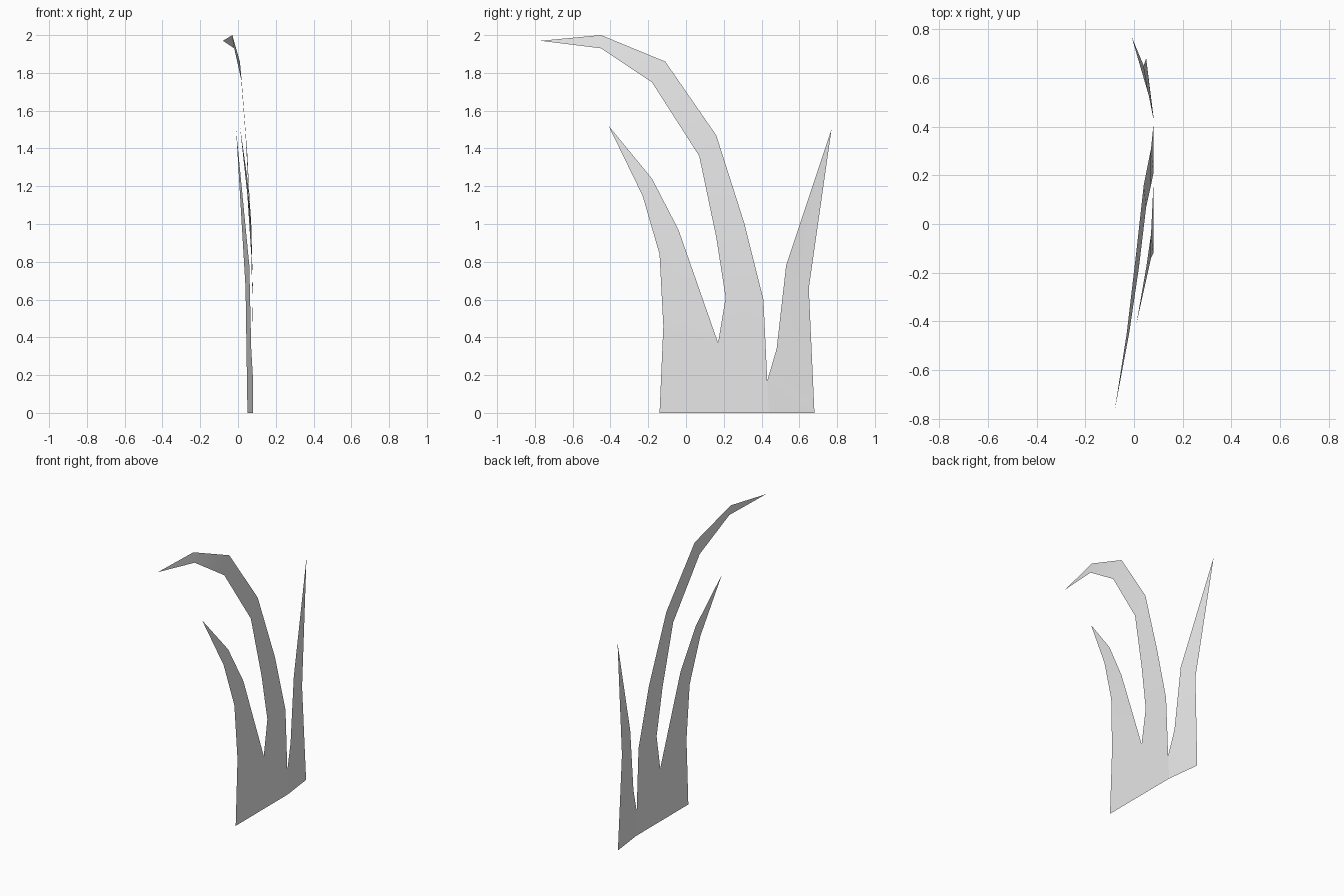
import bpy
import bmesh
from mathutils import Vector

default_cube = bpy.data.objects.get("Cube")
if default_cube:
    bpy.data.objects.remove(default_cube, do_unlink=True)

# One plain grey for the whole tuft
grey = bpy.data.materials.new("pale_grey")
grey.use_nodes = True
colour = (0.8, 0.8, 0.8, 1)
grey.diffuse_color = colour
grey.node_tree.nodes["Principled BSDF"].inputs["Base Color"].default_value = colour

# Shared root points: bottom corners, bend of the sheet, and the two forks
front_corner = (.08, -.14, 0)
bend = (.08, .44, 0)
back_corner = (.05, .68, 0)
front_side = (.08, -.12, .46)
front_fork = (.08, .17, .37)
back_fork = (.08, .43, .17)


def build_sheet(name, front_edge, back_edge):
    """Join two edge lines of a thin leaf by a strip of faces; equal points taper it."""
    mesh_builder = bmesh.new()
    vertices = {}

    def vertex(point):
        if point not in vertices:
            vertices[point] = mesh_builder.verts.new(Vector(point))
        return vertices[point]

    rows = list(zip(front_edge, back_edge))
    for (low_front, low_back), (high_front, high_back) in zip(rows, rows[1:]):
        corners = [vertex(p) for p in (low_front, low_back, high_back, high_front)]
        corners = list(dict.fromkeys(corners))
        if len(corners) > 2:
            mesh_builder.faces.new(corners)

    mesh = bpy.data.meshes.new(name)
    mesh_builder.to_mesh(mesh)
    mesh_builder.free()
    mesh.materials.append(grey)
    sheet = bpy.data.objects.new(name, mesh)
    bpy.context.collection.objects.link(sheet)
    for polygon in mesh.polygons:
        polygon.use_smooth = True
    return sheet


# Root sheet below the forks
build_sheet("root",
            [front_corner, front_corner, front_side],
            [bend, back_fork, front_fork])
build_sheet("front_root_gusset",
            [front_corner, front_fork],
            [back_fork, front_fork])
build_sheet("back_root",
            [bend, back_fork],
            [back_corner, back_corner])

# Short front blade, leaning forward
front_tip = (.01, -.41, 1.52)
build_sheet("front_blade",
            [front_side, (.07, -.14, .84), (.05, -.23, 1.15), front_tip],
            [front_fork, (.07, -.04, .97), (.05, -.18, 1.24), front_tip])

# Tall middle blade, hooking over to the front
hook_tip = (-.08, -.77, 1.97)
build_sheet("middle_blade",
            [front_fork, (.08, .21, .61), (.07, .16, .93), (.05, .07, 1.36),
             (.02, -.18, 1.75), (-.02, -.45, 1.93), hook_tip],
            [back_fork, (.08, .41, .6), (.07, .31, 1), (.04, .16, 1.47),
             (.01, -.11, 1.86), (-.03, -.45, 2), hook_tip])

# Narrow back blade, leaning backward
back_tip = (-.01, .77, 1.5)
back_side = (.04, .65, .66)
build_sheet("back_blade",
            [back_fork, (.07, .48, .34), (.06, .53, .78), back_tip],
            [back_corner, back_side, back_side, back_tip])
